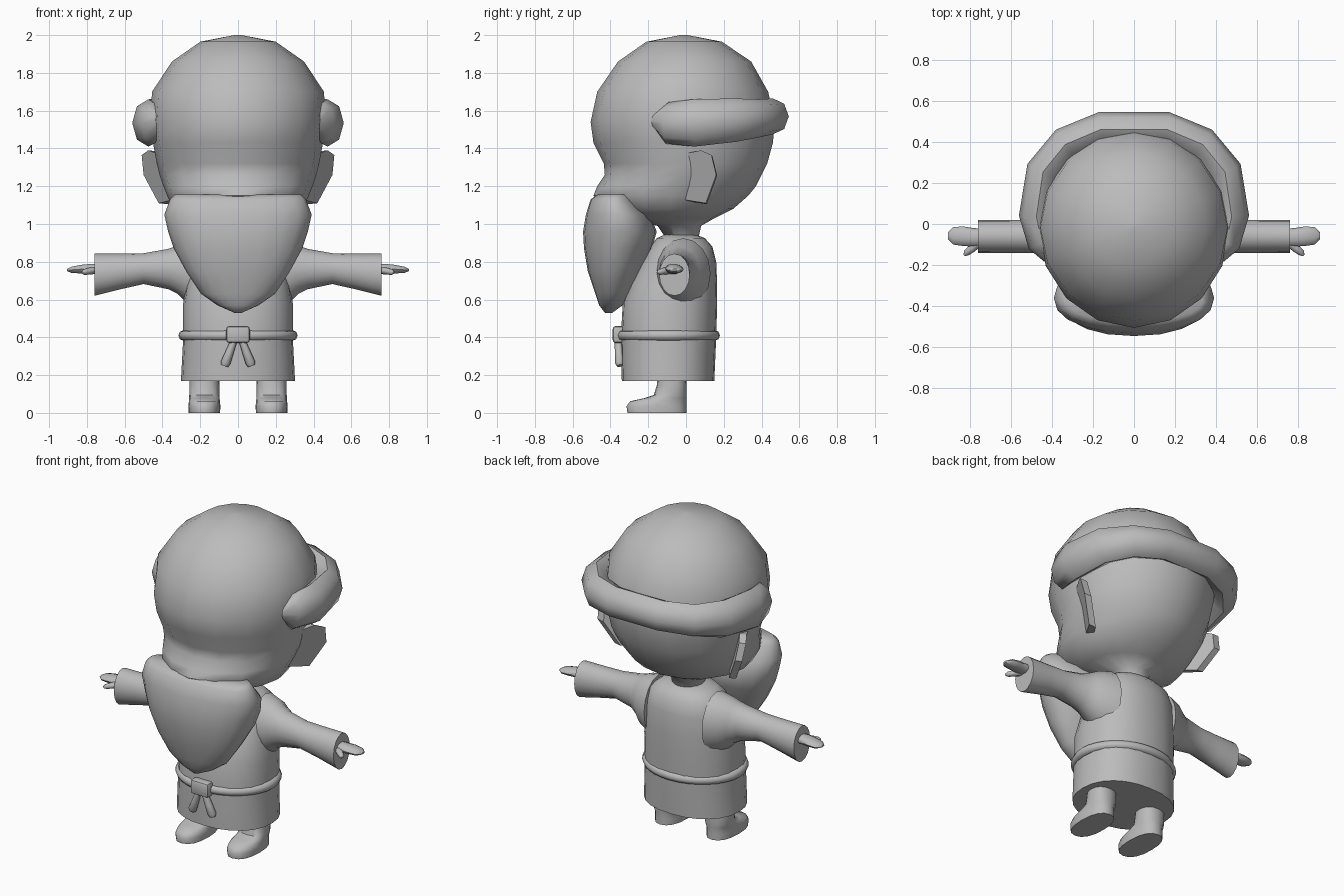
import bpy, bmesh, math
from mathutils import Vector

clay = bpy.data.materials.new("plain grey")
clay.diffuse_color = (0.5, 0.5, 0.5, 1)


def finish(name, bm, angle=40):
    """Turn a bmesh into a smooth-shaded object."""
    bmesh.ops.recalc_face_normals(bm, faces=bm.faces[:])
    me = bpy.data.meshes.new(name)
    bm.to_mesh(me)
    bm.free()
    ob = bpy.data.objects.new(name, me)
    bpy.context.collection.objects.link(ob)
    me.materials.append(clay)
    bpy.ops.object.select_all(action='DESELECT')
    ob.select_set(True)
    bpy.context.view_layer.objects.active = ob
    bpy.ops.object.shade_smooth_by_angle(angle=math.radians(angle))
    return ob


def loft(name, rings, angle=40, closed=False):
    """Skin a list of equal point rings; cap both ends unless closed."""
    bm = bmesh.new()
    vs = [[bm.verts.new(p) for p in r] for r in rings]
    n = len(vs[0])
    pairs = list(zip(vs, vs[1:])) + ([(vs[-1], vs[0])] if closed else [])
    for a, b in pairs:
        for i in range(n):
            j = (i + 1) % n
            bm.faces.new((a[i], a[j], b[j], b[i]))
    if not closed:
        bm.faces.new(vs[0])
        bm.faces.new(vs[-1])
    return finish(name, bm, angle)


def angles(n):
    return [2 * math.pi * i / n for i in range(n)]


def z_ring(z, w, front, back, n=16, power=1.0):
    """Level oval: half width w, spanning y front..back."""
    def s(v):
        return math.copysign(abs(v) ** power, v)
    cy, ry = (front + back) / 2, (back - front) / 2
    return [(w * s(math.sin(t)), cy + ry * s(math.cos(t)), z) for t in angles(n)]


def x_ring(x, y0, y1, z0, z1, n=16):
    """Upright oval facing x."""
    return [(x, (y0 + y1) / 2 + (y1 - y0) / 2 * math.cos(t),
             (z0 + z1) / 2 + (z1 - z0) / 2 * math.sin(t)) for t in angles(n)]


def tube(name, pts, radii, n=8, closed=False):
    """Tube along points; radii are (sideways, vertical) pairs."""
    pts = [Vector(p) for p in pts]
    rings, m = [], len(pts)
    for i, p in enumerate(pts):
        a = pts[i - 1] if closed or i else p
        b = pts[(i + 1) % m] if closed or i < m - 1 else p
        d = (b - a).normalized()
        side = d.cross((0, 0, 1)) if abs(d.z) < 0.8 else d.cross((0, 1, 0))
        side.normalize()
        up = side.cross(d)
        rs, ru = radii[i]
        rings.append([p + side * rs * math.cos(t) + up * ru * math.sin(t) for t in angles(n)])
    return loft(name, rings, 50, closed)


# Head with a pushed-out upper lip, tapering to the neck
loft("head", [z_ring(*r) for r in [
    (2.0, 0.02, -0.03, 0.01), (1.965, 0.2, -0.21, 0.19), (1.86, 0.35, -0.36, 0.345),
    (1.70, 0.455, -0.47, 0.435), (1.54, 0.465, -0.505, 0.47), (1.43, 0.45, -0.49, 0.46),
    (1.32, 0.43, -0.435, 0.43), (1.26, 0.415, -0.43, 0.40), (1.20, 0.395, -0.47, 0.37),
    (1.15, 0.375, -0.49, 0.33), (1.08, 0.34, -0.42, 0.25), (1.03, 0.24, -0.33, 0.15),
    (0.99, 0.11, -0.15, 0.08), (0.90, 0.08, -0.09, 0.06)]], 60)

# Beard
loft("beard", [z_ring(*r, n=20, power=0.9) for r in [
    (1.155, 0.335, -0.47, -0.28), (1.13, 0.36, -0.505, -0.26), (1.05, 0.39, -0.53, -0.19),
    (0.96, 0.37, -0.545, -0.155), (0.87, 0.34, -0.54, -0.18), (0.75, 0.275, -0.52, -0.24),
    (0.63, 0.195, -0.48, -0.30), (0.57, 0.11, -0.46, -0.335), (0.53, 0.02, -0.43, -0.39)]], 60)

# Robe body
loft("robe", [z_ring(*r, n=24, power=0.9) for r in [
    (0.17, 0.302, -0.34, 0.15), (0.40, 0.29, -0.345, 0.16), (0.58, 0.29, -0.335, 0.165),
    (0.68, 0.275, -0.30, 0.165), (0.80, 0.26, -0.24, 0.16), (0.88, 0.23, -0.19, 0.14),
    (0.925, 0.17, -0.155, 0.10), (0.945, 0.08, -0.11, 0.05)]], 60)

# Hair band curving round the back of the head
half = [(0.41, -0.17, 1.55), (0.445, -0.10, 1.535), (0.475, 0.04, 1.535), (0.44, 0.26, 1.55),
        (0.33, 0.39, 1.56), (0.16, 0.46, 1.57)]
size = [(0.03, 0.035), (0.07, 0.11), (0.085, 0.125), (0.085, 0.115), (0.085, 0.10), (0.085, 0.095)]
tube("hair_band", half + [(-x, y, z) for x, y, z in reversed(half)], size + size[::-1])

# Rope belt
tube("belt", [(0.288 * math.sin(t), -0.093 + 0.245 * math.cos(t), 0.41) for t in angles(32)],
     [(0.028, 0.028)] * 32, closed=True)

# Belt knot
bm = bmesh.new()
bmesh.ops.create_cube(bm, size=1)
for v in bm.verts:
    v.co = (v.co.x * 0.125, v.co.y * 0.06 - 0.358, v.co.z * 0.09 + 0.415)
bmesh.ops.bevel(bm, geom=bm.edges[:], offset=0.016, segments=2, affect='EDGES', profile=0.5)
finish("belt_knot", bm)

for s, side in ((1, "left"), (-1, "right")):
    # Sleeve widening to the cuff and into the body
    loft(side + "_sleeve", [x_ring(s * x, *r) for x, *r in [
        (0.20, -0.16, 0.13, 0.55, 0.925), (0.28, -0.15, 0.10, 0.59, 0.905),
        (0.32, -0.145, 0.07, 0.63, 0.885), (0.37, -0.14, 0.04, 0.655, 0.868),
        (0.50, -0.14, 0.02, 0.682, 0.845), (0.62, -0.14, 0.02, 0.655, 0.843),
        (0.76, -0.142, 0.02, 0.62, 0.843)]])
    # Flat hand and thumb
    loft(side + "_hand", [x_ring(s * x, *r, n=10) for x, *r in [
        (0.70, -0.105, -0.025, 0.735, 0.79), (0.78, -0.11, -0.02, 0.735, 0.79),
        (0.83, -0.107, -0.012, 0.737, 0.785), (0.88, -0.10, -0.015, 0.74, 0.775),
        (0.905, -0.075, -0.04, 0.75, 0.762)]], 60)
    tube(side + "_thumb", [(s * 0.755, -0.085, 0.755), (s * 0.79, -0.12, 0.75),
                           (s * 0.815, -0.14, 0.745), (s * 0.825, -0.152, 0.742)],
         [(0.025, 0.02), (0.02, 0.018), (0.016, 0.015), (0.006, 0.006)])
    # Ear: thin slab flaring backwards
    outer = [(0.42, -0.02, 1.37), (0.475, 0.08, 1.39), (0.51, 0.135, 1.365), (0.50, 0.16, 1.26),
             (0.42, 0.105, 1.11), (0.34, -0.02, 1.13)]
    loft(side + "_ear", [[(s * x, y, z) for x, y, z in outer],
                         [(s * (x - 0.045), y + 0.005, z - 0.005) for x, y, z in outer]], 30)
    # Leg and shoe in one piece
    loft(side + "_leg", [[(x + s * 0.178, y, z) for x, y, z in z_ring(*r, power=0.85)] for r in [
        (0.0, 0.083, -0.31, 0.003), (0.035, 0.085, -0.315, 0.003), (0.062, 0.082, -0.295, 0.003),
        (0.078, 0.081, -0.22, 0.003), (0.095, 0.08, -0.17, 0.003), (0.145, 0.08, -0.155, 0.003),
        (0.19, 0.078, -0.15, 0.0)]], 50)
    # Hanging rope end
    tube(side + "_rope_end", [(s * 0.015, -0.36, 0.40), (s * 0.045, -0.355, 0.32),
                              (s * 0.066, -0.352, 0.265), (s * 0.071, -0.35, 0.25)],
         [(0.016, 0.018), (0.022, 0.022), (0.026, 0.024), (0.02, 0.018)])
